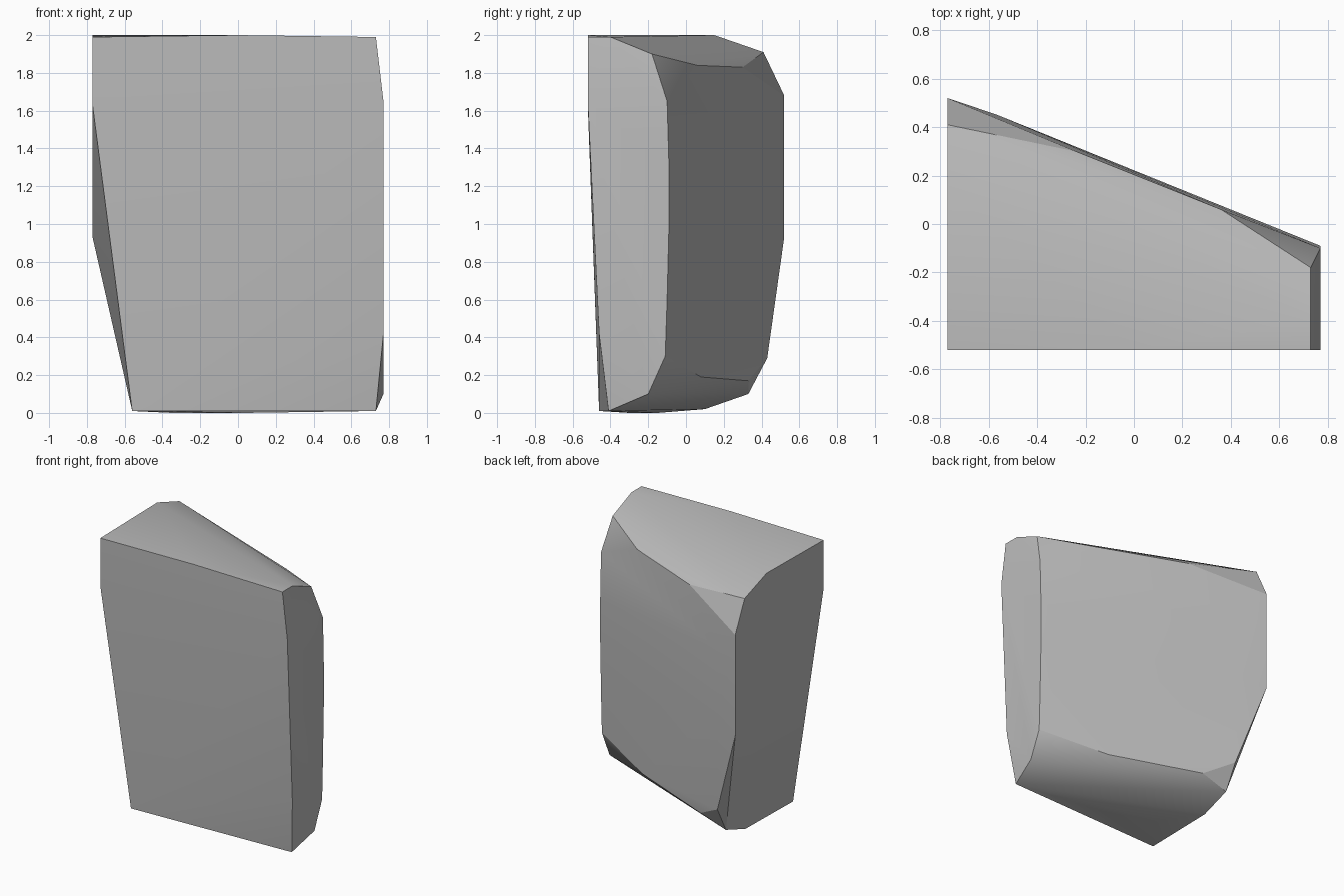
import bpy
import bmesh

if "Cube" in bpy.data.objects:
    bpy.data.objects.remove(bpy.data.objects["Cube"])

# Left outline as (x, y, z): tall upright part, then the undercut foot
left = [(-0.77, y, z) for y, z in
        [(-0.52, 1.99), (-0.52, 1.63), (0.15, 2.0), (0.41, 1.91), (0.52, 1.68), (0.52, 0.93)]]
left += [(-0.56, y, z) for y, z in
         [(0.43, 0.29), (0.33, 0.10), (0.10, 0.02), (-0.46, 0.01)]]

# Right outline, slightly drawn in at the top and bottom
right = [(0.77, y, z) for y, z in
         [(-0.52, 1.65), (-0.10, 1.65), (-0.09, 1.3), (-0.09, 1.0), (-0.10, 0.6),
          (-0.11, 0.30), (-0.20, 0.10), (-0.46, 0.42)]]
right += [(0.73, y, z) for y, z in
          [(-0.52, 1.99), (-0.40, 1.99), (-0.18, 1.90), (-0.41, 0.01)]]

# Slight bulges between the two ends
bulges = [(0.0, -0.52, 2.0), (0.36, 0.06, 1.84), (-0.24, 0.30, 1.83),
          (-0.57, 0.453, 1.5), (-0.57, 0.453, 1.0),
          (0.30, 0.08, 0.19), (-0.35, 0.33, 0.17),
          (-0.35, -0.15, 0.0), (0.03, -0.30, 0.0)]

# Chipped stone block: convex skin around the outlines
bm = bmesh.new()
for p in left + right + bulges:
    bm.verts.new(p)
result = bmesh.ops.convex_hull(bm, input=bm.verts)
loose = [v for v in bm.verts if not v.link_faces]
bmesh.ops.delete(bm, geom=loose, context='VERTS')
bmesh.ops.recalc_face_normals(bm, faces=bm.faces)
mesh = bpy.data.meshes.new("stone_block")
bm.to_mesh(mesh)
bm.free()

block = bpy.data.objects.new("stone_block", mesh)
bpy.context.collection.objects.link(block)

grey = bpy.data.materials.new("stone_grey")
grey.diffuse_color = (0.5, 0.5, 0.5, 1)
grey.use_nodes = True
grey.node_tree.nodes["Principled BSDF"].inputs["Base Color"].default_value = grey.diffuse_color
mesh.materials.append(grey)

# Soft blends across shallow facets, crisp main edges
bpy.context.view_layer.objects.active = block
block.select_set(True)
bpy.ops.object.shade_smooth_by_angle(angle=0.35)
